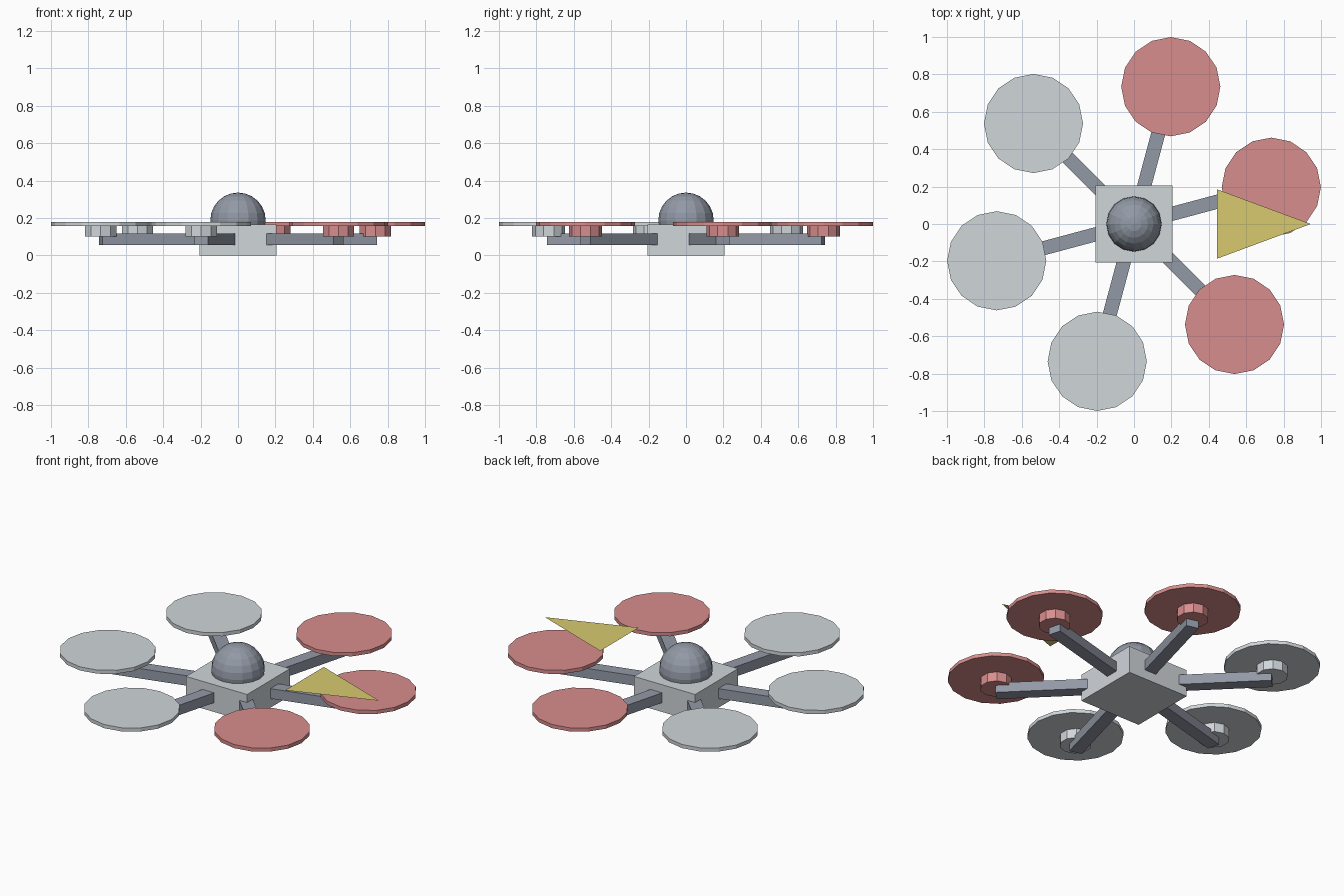
import bpy
import bmesh
from math import radians, cos, sin

old = bpy.data.objects.get("Cube")
if old:
    bpy.data.objects.remove(old, do_unlink=True)


def material(name, rgb):
    mat = bpy.data.materials.new(name)
    mat.use_nodes = True
    mat.diffuse_color = (*rgb, 1)
    mat.node_tree.nodes["Principled BSDF"].inputs["Base Color"].default_value = (*rgb, 1)
    return mat


light_grey = material("light grey", (0.63, 0.67, 0.70))
slate = material("slate grey", (0.29, 0.32, 0.38))
red = material("soft red", (0.69, 0.27, 0.27))
yellow = material("mustard yellow", (0.69, 0.59, 0.16))


def finish(name, mat):
    obj = bpy.context.object
    obj.name = name
    obj.data.materials.append(mat)
    return obj


def box(name, size, loc, mat, turn=0):
    bpy.ops.mesh.primitive_cube_add(size=1, location=loc, rotation=(0, 0, turn))
    bpy.context.object.scale = size
    return finish(name, mat)


def disc(name, sides, radius, bottom, top, x, y, mat):
    bpy.ops.mesh.primitive_cylinder_add(
        vertices=sides, radius=radius, depth=top - bottom,
        location=(x, y, (bottom + top) / 2))
    return finish(name, mat)


# Central body and dome
box("body", (0.41, 0.41, 0.165), (0, 0, 0.0825), light_grey)
bpy.ops.mesh.primitive_uv_sphere_add(
    segments=16, ring_count=12, radius=0.148, location=(0, 0, 0.188))
finish("dome", slate)

# Six arms, each with a motor and a rotor disc
reach = 0.76
for i in range(6):
    angle = radians(15 + 60 * i)
    cx, cy = cos(angle), sin(angle)
    side_colour = red if cx > 0 else light_grey
    box(f"arm_{i + 1}", (reach, 0.075, 0.06),
        (cx * reach / 2, cy * reach / 2, 0.086), slate, angle)
    disc(f"motor_{i + 1}", 10, 0.088, 0.10, 0.157, cx * reach, cy * reach, side_colour)
    disc(f"rotor_{i + 1}", 16, 0.265, 0.157, 0.179, cx * reach, cy * reach, side_colour)

# Flat heading marker
bm = bmesh.new()
corners = [(0.445, 0.185), (0.445, -0.185), (0.945, 0)]
bm.faces.new([bm.verts.new((x, y, 0.247)) for x, y in corners])
mesh = bpy.data.meshes.new("heading_marker")
bm.to_mesh(mesh)
bm.free()
mesh.materials.append(yellow)
bpy.context.collection.objects.link(bpy.data.objects.new("heading_marker", mesh))
